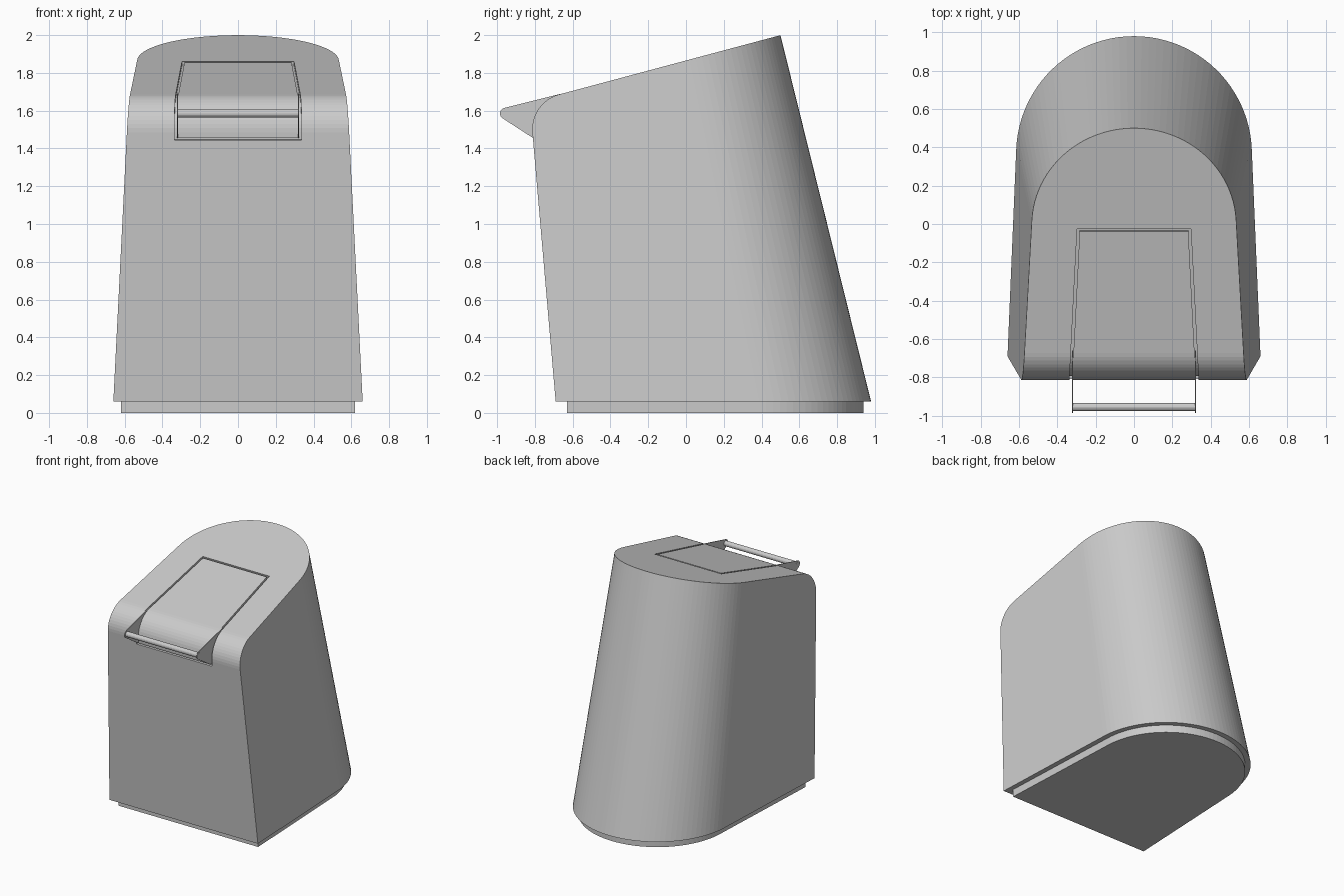
import bpy, bmesh
from math import sin, cos, pi, atan2, hypot
from mathutils import Vector

if "Cube" in bpy.data.objects:
    bpy.data.objects.remove(bpy.data.objects["Cube"])

grey = bpy.data.materials.new("light grey")
grey.diffuse_color = (0.6, 0.6, 0.6, 1)
grey.use_nodes = True
grey.node_tree.nodes["Principled BSDF"].inputs["Base Color"].default_value = grey.diffuse_color


def loft(name, ring_a, ring_b):
    """Closed solid between two matching rings of points."""
    bm = bmesh.new()
    a = [bm.verts.new(p) for p in ring_a]
    b = [bm.verts.new(p) for p in ring_b]
    n = len(a)
    bm.faces.new(a)
    bm.faces.new(b)
    for i in range(n):
        j = (i + 1) % n
        bm.faces.new((a[i], a[j], b[j], b[i]))
    bmesh.ops.recalc_face_normals(bm, faces=bm.faces)
    mesh = bpy.data.meshes.new(name)
    bm.to_mesh(mesh)
    bm.free()
    mesh.materials.append(grey)
    ob = bpy.data.objects.new(name, mesh)
    bpy.context.collection.objects.link(ob)
    return ob


def boolean(ob, cutter, operation):
    mod = ob.modifiers.new("cut", 'BOOLEAN')
    mod.object, mod.operation, mod.solver = cutter, operation, 'EXACT'
    bpy.context.view_layer.objects.active = ob
    bpy.ops.object.modifier_apply(modifier=mod.name)
    bpy.data.objects.remove(cutter)


def section(z, h, front=0.0, inset=0.0, steps=48):
    """D-shaped outline at height z, tapered as at height h."""
    t = h - 0.06
    r = 0.615 - 0.045 * t - inset
    c = 0.98 - 0.2474 * t - inset - r
    w = 0.66 - 0.0503 * t + 0.042 * front - inset
    y = -0.69 - 0.0863 * t - front + inset * 1.5
    a0 = 0.04
    pts = [(-w, y, z), (w, y, z)]
    for i in range(steps + 1):
        a = a0 + (pi - 2 * a0) * i / steps
        pts.append((r * cos(a), c + r * sin(a), z))
    return pts


# Side profile: leaning front, rounded upper front edge, sloping top
corner = Vector((-0.827, 1.645))
down = Vector((0.086, -0.996)).normalized()
up = Vector((0.966, 0.258)).normalized()
radius = 0.19
tangent = corner + down * 0.16
centre = tangent + Vector((-down.y, down.x)) * radius
end = corner + up * 0.16
a0 = atan2(tangent.y - centre.y, tangent.x - centre.x) % (2 * pi)
a1 = atan2(end.y - centre.y, end.x - centre.x) % (2 * pi)
fillet = [centre + Vector((cos(a0 + (a1 - a0) * i / 12), sin(a0 + (a1 - a0) * i / 12))) * radius
          for i in range(13)]
slope = lambda y: 2.0 + 0.267 * (y - 0.5)

# Tapered body trimmed by the side profile
body = loft("bin_body", section(-0.1, -0.1, 0.1), section(2.3, 2.3, 0.1))
profile = [Vector((-0.69, 0.06))] + fillet + [Vector((1.2, slope(1.2))), Vector((1.2, 0.06))]
trim = loft("trim", [(-1, p.x, p.y) for p in profile], [(1, p.x, p.y) for p in profile])
boolean(body, trim, 'INTERSECT')


# Groove around the flap, following the sloping top and rounded edge
def groove(path, left, right, depth=0.02):
    n = len(path)
    outer, inner = [], []
    for i, p in enumerate(path):
        d = (path[min(i + 1, n - 1)] - path[max(i - 1, 0)]).normalized()
        out = Vector((-d.y, d.x))
        outer.append(p + out * 0.02)
        inner.append(p - out * depth)
    ring = outer + inner[::-1]
    cutter = loft("groove", [(left(p.x), p.x, p.y) for p in ring],
                  [(right(p.x), p.x, p.y) for p in ring])
    boolean(body, cutter, 'DIFFERENCE')


w_out = lambda y: 0.297 - 0.051 * (y + 0.03)
w_in = lambda y: w_out(y) - 0.014
low = Vector((-0.810, 1.445))
top = Vector((-0.025, slope(-0.025)))
path = [low] + fillet + [top]
groove(path, w_in, w_out)
groove(path, lambda y: -w_out(y), lambda y: -w_in(y))
groove([top - up * 0.015, top], lambda y: -w_out(y), w_out)
groove([low, low - down * 0.012], lambda y: -w_out(y), w_out)

# Recessed plinth
loft("base_plinth", section(0, 0.06, 0, 0.04), section(0.06, 0.06, 0, 0.04))

# Handle bar in front of the flap
tip = Vector((-0.955, 1.585))
circle = [(tip.x + 0.021 * cos(i * pi / 8), tip.y + 0.021 * sin(i * pi / 8)) for i in range(16)]
loft("handle_bar", [(-0.324, y, z) for y, z in circle], [(0.324, y, z) for y, z in circle])

# Thin triangular ears carrying the bar
ear = [(-0.66, slope(-0.66)), (-0.74, 1.60), (-0.79, 1.47), (-0.811, 1.456)]
for i in range(9):
    a = 4.1 - (4.1 - 1.83) * i / 8
    ear.append((tip.x + 0.03 * cos(a), tip.y + 0.03 * sin(a)))
for side, name in ((-1, "left_handle_ear"), (1, "right_handle_ear")):
    loft(name, [(side * 0.317, y, z) for y, z in ear], [(side * 0.323, y, z) for y, z in ear])
